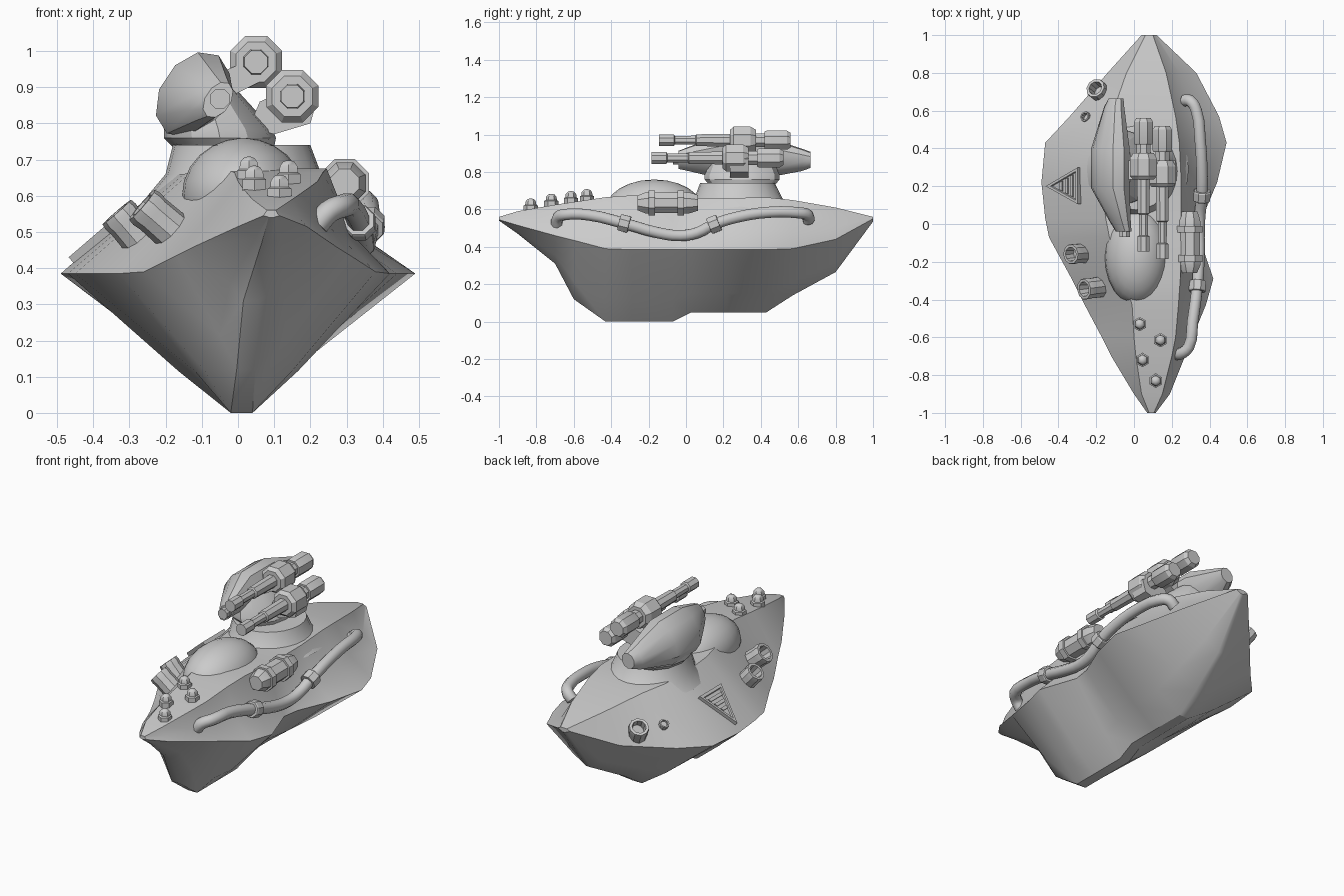
import bpy, bmesh, math
from mathutils import Vector, Matrix

if "Cube" in bpy.data.objects:
    bpy.data.objects.remove(bpy.data.objects["Cube"])


def finish(name, bm, angle=30):
    bmesh.ops.recalc_face_normals(bm, faces=bm.faces)
    me = bpy.data.meshes.new(name)
    bm.to_mesh(me)
    bm.free()
    ob = bpy.data.objects.new(name, me)
    bpy.context.collection.objects.link(ob)
    bpy.ops.object.select_all(action='DESELECT')
    ob.select_set(True)
    bpy.context.view_layer.objects.active = ob
    bpy.ops.object.shade_smooth_by_angle(angle=math.radians(angle))
    return ob


def loft(name, rings, angle=30, caps=True):
    bm = bmesh.new()
    vr = [[bm.verts.new(p) for p in r] for r in rings]
    n = len(vr[0])
    for a, b in zip(vr, vr[1:]):
        for i in range(n):
            j = (i + 1) % n
            bm.faces.new((a[i], a[j], b[j], b[i]))
    if caps:
        bm.faces.new(vr[0])
        bm.faces.new(vr[-1])
    return finish(name, bm, angle)


def lathe(name, profile, origin, direction, sides=8, angle=30):
    """Solid of (distance, radius) pairs turned about a direction."""
    q = Vector(direction).to_track_quat('Z', 'Y')
    rings = []
    for d, r in profile:
        ang = [2 * math.pi * (k + .5) / sides for k in range(sides)]
        rings.append([Vector(origin) + q @ Vector((r * math.cos(a), r * math.sin(a), d)) for a in ang])
    return loft(name, rings, angle)


def lerp(a, b, t):
    return a + (b - a) * t


# Hull: y, rim left x, rim right x, rim z, deck left x, deck right x, deck z, keel z
stations = [
    (-1, .07, .115, .545, .08, .105, .56, .54),
    (-.9, .0, .19, .515, .04, .15, .59, .47),
    (-.7, -.12, .27, .46, .01, .20, .625, .31),
    (-.6, -.17, .31, .435, .0, .22, .64, .12),
    (-.43, -.26, .38, .39, -.01, .235, .665, 0),
    (-.29, -.33, .42, .385, -.05, .245, .675, 0),
    (-.07, -.45, .345, .385, -.13, .25, .665, 0),
    (.03, -.47, .36, .385, -.15, .25, .66, .05),
    (.22, -.49, .44, .385, -.17, .25, .66, .05),
    (.43, -.47, .49, .385, -.17, .24, .665, .05),
    (.57, -.34, .45, .39, -.12, .22, .65, .14),
    (.8, -.14, .33, .44, -.04, .17, .61, .265),
    (1, .04, .12, .55, .06, .10, .56, .535)]
rings = []
for y, xl, xr, zr, dl, dr, zd, zk in stations:
    mid = (xl + xr) / 2
    t = max(0, (abs(y) - .5) / .5)
    kx, kw = lerp(.01, mid, t), lerp(.03, .008, t)
    cz = lerp(zr, zk, .7)
    rings.append([(xl, y, zr), (dl, y, zd), (dr, y, zd),
                  (lerp(dr, xr, .42), y, lerp(zr, zd, .36)), (xr, y, zr),
                  (lerp(xr, kx, .62), y, cz), (kx + kw, y, zk),
                  (kx - kw, y, zk), (lerp(xl, kx, .62), y, cz)])
loft("hull", rings, 32)

# Deck dome in front of the turret
bm = bmesh.new()
bmesh.ops.create_uvsphere(bm, u_segments=24, v_segments=12, radius=1,
                          matrix=Matrix.Translation((.015, -.17, .6)) @ Matrix.Diagonal((.17, .26, .16, 1)))
finish("deck_dome", bm)


def oval(cx, cy, z, rx, ry, n=24):
    return [(cx + rx * math.cos(2 * math.pi * k / n), cy + ry * math.sin(2 * math.pi * k / n), z) for k in range(n)]


# Turret ring and the saddle that carries the pod
loft("turret_ring", [oval(.02, .29, .6, .27, .30), oval(.015, .28, .66, .215, .235),
                     oval(.01, .275, .74, .19, .20)])
loft("turret_saddle", [oval(-.04, .3, .735, .14, .18, 12), oval(-.05, .3, .76, .155, .2, 12),
                       oval(-.055, .3, .785, .15, .2, 12), oval(-.09, .3, .9, .08, .15, 12)])

# Turret pod: tilted oval sections along y (y, cx, cz, long radius, short radius)
rings = []
for y, cx, cz, a, b in [(-.04, -.055, .865, .055, .035), (.02, -.075, .87, .075, .05),
                        (.19, -.125, .88, .13, .09), (.4, -.125, .88, .13, .09),
                        (.62, -.105, .865, .065, .05), (.665, -.095, .865, .045, .04)]:
    ring = []
    for k in range(10):
        t = 2 * math.pi * k / 10
        u, v = a * math.cos(t), b * math.sin(t)
        ring.append((cx + .55 * u - .83 * v, y, cz + .83 * u + .55 * v))
    rings.append(ring)
loft("turret_pod", rings, 35)
lathe("pod_nozzle", [(0, .03), (.06, .03)], (-.05, -.01, .868), (0, -1, 0))

# Twin guns
gun = [(-.145, .034), (-.065, .034), (-.06, .025), (.05, .026), (.055, .034), (.235, .037), (.235, .06),
       (.255, .078), (.345, .078), (.375, .06), (.375, .04), (.42, .04), (.42, .05), (.43, .055),
       (.54, .055), (.56, .042)]
for name, x, y, z in [("upper_gun", .05, 0, .97), ("lower_gun", .15, -.04, .875)]:
    lathe(name, gun, (x, y, z), (0, 1, 0), 8, 25)
# Brackets behind the guns
for name, pts in [("lower_gun_bracket", [(.06, .86), (.03, .79), (.10, .77), (.2, .8), (.22, .87), (.15, .9)]),
                  ("upper_gun_bracket", [(-.08, .93), (-.03, .87), (.07, .92), (.05, .98)])]:
    loft(name, [[(x, y, z) for x, z in pts] for y in (.235, .335)])

# Side pipe with two collars
path = [(.22, -.69, .52), (.25, -.685, .555), (.29, -.65, .572), (.31, -.52, .57), (.335, -.33, .525),
        (.345, -.15, .475), (.345, -.03, .46), (.35, .06, .475), (.36, .15, .52), (.36, .28, .56),
        (.35, .45, .585), (.33, .6, .582), (.30, .65, .57), (.265, .655, .54)]
cu = bpy.data.curves.new("side_pipe", 'CURVE')
cu.dimensions = '3D'
cu.bevel_depth = .032
cu.bevel_resolution = 2
cu.use_fill_caps = True
cu.resolution_u = 3
sp = cu.splines.new('BEZIER')
sp.bezier_points.add(len(path) - 1)
for p, co in zip(sp.bezier_points, path):
    p.co = co
    p.handle_left_type = p.handle_right_type = 'AUTO'
bpy.context.collection.objects.link(bpy.data.objects.new("side_pipe", cu))
collar = [(-.028, .044), (-.022, .048), (.022, .048), (.028, .044)]
lathe("pipe_collar_front", collar, path[4], (.05, 1, -.26))
lathe("pipe_collar_rear", collar, path[8], (.05, 1, .4))

# Pressure canister
lathe("canister", [(-.26, .042), (-.215, .062), (-.2, .062), (-.2, .072), (-.165, .072), (-.165, .06),
                   (-.045, .06), (-.045, .072), (-.01, .072), (-.01, .062), (.02, .06), (.065, .045)],
      (.295, 0, .635), (0, 1, 0), 8, 25)

# Open exhaust tubes on the left deck, placed by mouth centre
for i, (pos, d, r) in enumerate([((-.335, -.16, .555), (-.65, -.05, .75), .055),
                                 ((-.265, -.345, .575), (-.75, -.1, .65), .058),
                                 ((-.205, .72, .535), (-.4, .35, .75), .055),
                                 ((-.262, .57, .515), (-.5, .25, .75), .028)]):
    lathe(f"exhaust_{i + 1}", [(-2.6 * r, r), (-.7 * r, r * .95), (-.3 * r, r), (0, r * .95),
                               (0, r * .68), (-1.1 * r, r * .6)], pos, d, 10)

# Domed bolts on the bow
for i, (x, y, z) in enumerate([(.03, -.53, .64), (.14, -.615, .63), (.045, -.72, .615), (.115, -.83, .59)]):
    lathe(f"bow_bolt_{i + 1}", [(0, .038), (.03, .038), (.034, .03), (.052, .028), (.064, .018), (.068, .006)],
          (x, y, z), (0, 0, 1), 6, 45)

# Triangular warning plate lying on the left slope, with raised frame and bars
tri = [Vector((-.455, .2, .415)), Vector((-.285, .3, .561)), Vector((-.285, .105, .561))]
nrm = (tri[2] - tri[0]).cross(tri[1] - tri[0]).normalized()
nrm = nrm if nrm.z > 0 else -nrm
mid = sum(tri, Vector()) / 3


def scaled(s, h):
    return [mid + (p - mid) * s + nrm * h for p in tri]


loft("warning_plate", [scaled(1, -.02), scaled(1, .02), scaled(.78, .02), scaled(.74, .01)])
for i, t in enumerate((.3, .55, .8)):
    a, b, c = scaled(.66, .008)
    quad = [a.lerp(b, t), a.lerp(c, t), a.lerp(c, t + .12), a.lerp(b, t + .12)]
    loft(f"warning_bar_{i + 1}", [quad, [p + nrm * .01 for p in quad]])
